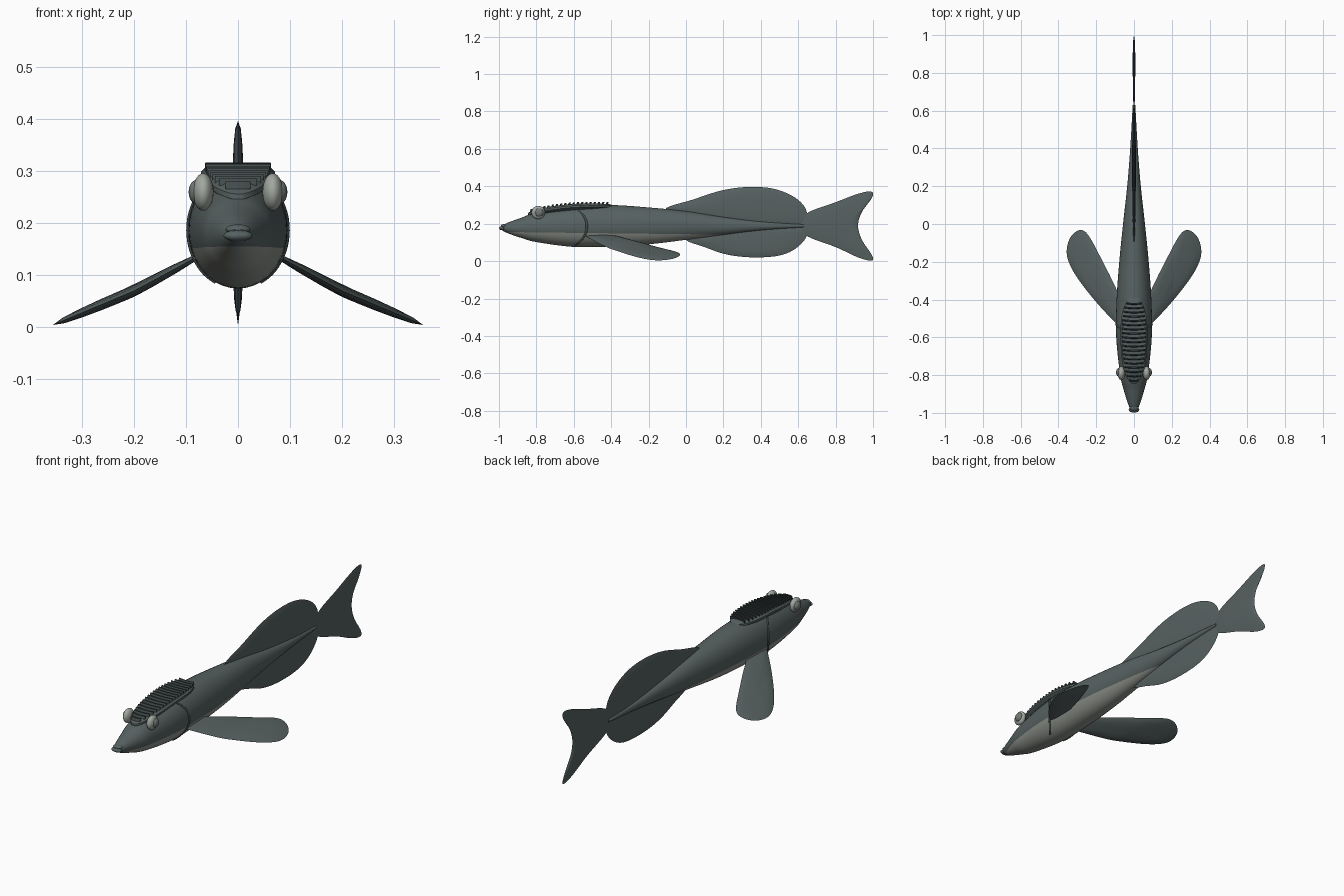
import bpy, bmesh, math
from mathutils import Vector

cube = bpy.data.objects.get("Cube")
if cube:
    bpy.data.objects.remove(cube, do_unlink=True)


def material(name, rgb):
    m = bpy.data.materials.new(name)
    m.use_nodes = True
    m.diffuse_color = (*rgb, 1)
    bsdf = m.node_tree.nodes["Principled BSDF"]
    bsdf.inputs["Base Color"].default_value = (*rgb, 1)
    bsdf.inputs["Roughness"].default_value = 0.7
    return m


SLATE = material("slate skin", (0.095, 0.12, 0.12))
BELLY = material("pale belly", (0.27, 0.29, 0.26))
DARK = material("dark slate", (0.055, 0.07, 0.07))
EYE = material("pale eye", (0.36, 0.39, 0.35))
IRIS = material("grey iris", (0.17, 0.19, 0.18))


def finish(bm, name, *mats, angle=50):
    bmesh.ops.recalc_face_normals(bm, faces=bm.faces)
    mesh = bpy.data.meshes.new(name)
    bm.to_mesh(mesh)
    bm.free()
    ob = bpy.data.objects.new(name, mesh)
    bpy.context.collection.objects.link(ob)
    for m in mats:
        mesh.materials.append(m)
    bpy.ops.object.select_all(action="DESELECT")
    ob.select_set(True)
    bpy.context.view_layer.objects.active = ob
    bpy.ops.object.shade_smooth_by_angle(angle=math.radians(angle))
    return ob


def spline(points, steps, closed=False):
    """Smooth curve through the given points."""
    p = [Vector(q) for q in points]
    n = len(p)
    get = (lambda i: p[i % n]) if closed else (lambda i: p[min(max(i, 0), n - 1)])
    out = []
    for i in range(n if closed else n - 1):
        a, b, c, d = (get(i + k) for k in (-1, 0, 1, 2))
        for s in range(steps):
            t = s / steps
            out.append(b + (c - a) * (t / 2) + (a * 2 - b * 5 + c * 4 - d) * (t * t / 2)
                       + (b * 3 - a - c * 3 + d) * (t ** 3 / 2))
    return out if closed else out + [p[-1]]


def bridge(bm, a, b):
    for i in range(len(a)):
        j = (i + 1) % len(a)
        bm.faces.new((a[i], a[j], b[j], b[i]))


# Body stations: y, half width, bottom and top height
STATIONS = spline([Vector(s) for s in (
    (-0.99, 0.016, 0.168, 0.188), (-0.95, 0.032, 0.148, 0.207),
    (-0.88, 0.054, 0.124, 0.232), (-0.8, 0.073, 0.102, 0.26), (-0.6, 0.094, 0.076, 0.295),
    (-0.4, 0.092, 0.078, 0.3), (-0.2, 0.078, 0.09, 0.287), (0, 0.058, 0.114, 0.267),
    (0.2, 0.036, 0.14, 0.236), (0.4, 0.02, 0.164, 0.212), (0.63, 0.007, 0.181, 0.196))], 6)


def station(y):
    for a, b in zip(STATIONS, STATIONS[1:]):
        if a[0] <= y <= b[0]:
            return a.lerp(b, (y - a[0]) / (b[0] - a[0]))
    return STATIONS[-1]


def skin(y, angle, grow=1.0):
    _, w, low, high = station(y)
    return Vector((w * grow * math.cos(angle), y,
                   (low + high) / 2 + (high - low) / 2 * grow * math.sin(angle)))


# Body, with the belly cut along a sloping line
bm = bmesh.new()
rings = [[bm.verts.new(skin(s[0], math.tau * k / 40)) for k in range(40)] for s in STATIONS]
for a, b in zip(rings, rings[1:]):
    bridge(bm, a, b)
bm.faces.new(rings[0])
bm.faces.new(rings[-1])
cut, normal = Vector((0, -1, 0.156)), Vector((0, 0.012, 1))
bmesh.ops.bisect_plane(bm, geom=bm.verts[:] + bm.edges[:] + bm.faces[:],
                       plane_co=cut, plane_no=normal)
for f in bm.faces:
    f.material_index = int((f.calc_center_median() - cut).dot(normal) < 0)
finish(bm, "body", SLATE, BELLY)


def fin(name, outline, thickness, place):
    """Lens-shaped fin: rings shrink to the middle while they thicken."""
    edge = spline([(*p, 0) for p in outline], 6, closed=True)
    mid = sum(edge, Vector()) / len(edge)
    bm = bmesh.new()
    rim = [bm.verts.new(place(p.x, p.y, 0)) for p in edge]
    for side in (-1, 1):
        last = rim
        for scale in (0.85, 0.6, 0.3):
            h = side * thickness * math.sqrt(1 - scale ** 2)
            ring = [bm.verts.new(place(*(mid.lerp(p, scale)).xy, h)) for p in edge]
            bridge(bm, last, ring)
            last = ring
        tip = bm.verts.new(place(mid.x, mid.y, side * thickness))
        for i in range(len(last)):
            bm.faces.new((last[i], last[(i + 1) % len(last)], tip))
    return finish(bm, name, SLATE, angle=60)


def upright(y, z, h):
    return Vector((h, y, z))


# Median fins
fin("dorsal_fin", [(-0.11, 0.275), (0.04, 0.33), (0.2, 0.38), (0.35, 0.397), (0.48, 0.384),
                   (0.59, 0.335), (0.645, 0.265), (0.62, 0.195), (0.4, 0.19), (0.1, 0.225)],
    0.01, upright)
fin("anal_fin", [(0, 0.118), (0.1, 0.075), (0.22, 0.035), (0.36, 0.02), (0.5, 0.03),
                 (0.59, 0.07), (0.645, 0.135), (0.62, 0.183), (0.4, 0.185), (0.15, 0.16)],
    0.009, upright)
fin("tail_fin", [(0.6, 0.188), (0.65, 0.258), (0.8, 0.315), (0.92, 0.36), (0.99, 0.372),
                 (0.995, 0.34), (0.94, 0.262), (0.92, 0.19), (0.94, 0.115), (0.995, 0.03),
                 (0.99, 0.003), (0.92, 0.02), (0.8, 0.075), (0.65, 0.132)],
    0.007, upright)

# Paired parts
for label, side in (("left", 1), ("right", -1)):
    def spread(x, y, h):
        drop = 0.14 - 0.54 * (x - 0.07) + 0.4 * max(0, x - 0.2) * 0.3
        return Vector((side * (x + h * 0.4), y, drop + h))

    fin(label + "_pectoral_fin",
        [(0.065, -0.54), (0.12, -0.5), (0.22, -0.39), (0.31, -0.27), (0.352, -0.18),
         (0.352, -0.11), (0.325, -0.055), (0.28, -0.032), (0.238, -0.065), (0.17, -0.19),
         (0.1, -0.33), (0.065, -0.42)], 0.01, spread)

    # Eyeball and the iris bulging from its outer side
    for part, x, y, size, mat in (
            ("_eyeball", 0.067, -0.79, (0.02, 0.036, 0.036), EYE),
            ("_iris", 0.08, -0.785, (0.015, 0.023, 0.023), IRIS)):
        bm = bmesh.new()
        bmesh.ops.create_uvsphere(bm, u_segments=24, v_segments=14, radius=1)
        bmesh.ops.scale(bm, vec=size, verts=bm.verts)
        bmesh.ops.translate(bm, vec=(side * x, y, 0.26), verts=bm.verts)
        finish(bm, label + part, mat)

    # Gill slit: a thin cord bowed along the skin
    path = []
    for k in range(25):
        t = k / 24
        p = skin(-0.59 + 0.06 * math.sin(math.pi * t), math.radians(62 - 125 * t), 1.002)
        path.append(Vector((side * p.x, p.y, p.z)))
    bm = bmesh.new()
    loops = [[bm.verts.new(p + Vector((0, math.cos(a), 0)) * 0.006
                           + Vector((p.x, 0, p.z - 0.186)).normalized() * 0.004 * math.sin(a))
              for a in (math.tau * i / 8 for i in range(8))] for p in path]
    for a, b in zip(loops, loops[1:]):
        bridge(bm, a, b)
    bm.faces.new(loops[0])
    bm.faces.new(loops[-1])
    finish(bm, label + "_gill_slit", DARK)

# Lips
for name, y, z, size in (("lower_lip", -0.983, 0.176, (0.028, 0.016, 0.011)),
                         ("upper_lip", -0.972, 0.188, (0.024, 0.018, 0.01))):
    bm = bmesh.new()
    bmesh.ops.create_uvsphere(bm, u_segments=24, v_segments=12, radius=1)
    bmesh.ops.scale(bm, vec=size, verts=bm.verts)
    bmesh.ops.translate(bm, vec=(0, y, z), verts=bm.verts)
    finish(bm, name, SLATE)


# Sucker disc on the head: a domed oval plate
def disc_height(y):
    return station(y)[3] + 0.006 + 0.012 * max(0, min(1, (-0.5 - y) / 0.3))


def disc_width(y):
    u = (y + 0.617) / 0.23
    return (0.071 + 0.006 * u) * max(0, 1 - abs(u) ** 2.6) ** 0.5


bm = bmesh.new()
layers = []
for scale, lift in ((0.8, -0.03), (1, -0.018), (1, -0.008), (0.9, 0), (0.5, 0.001), (0.05, 0.001)):
    ring = []
    for k in range(48):
        y = -0.617 - 0.229 * math.cos(math.tau * k / 48) * scale
        x = math.copysign(disc_width(-0.617 + (y + 0.617) / scale) * scale, math.sin(math.tau * k / 48))
        ring.append(bm.verts.new((x, y, disc_height(y) + lift)))
    layers.append(ring)
for a, b in zip(layers, layers[1:]):
    bridge(bm, a, b)
bm.faces.new(layers[0])
bm.faces.new(layers[-1])
finish(bm, "sucker_disc", SLATE, angle=40)

# Raised slats across the disc
bm = bmesh.new()
for k in range(19):
    y = -0.83 + k * 0.0225
    w = disc_width(y) * 0.88
    bars = []
    for i in range(9):
        u = i / 4 - 1
        mid = Vector((w * u, y + 0.005 * u * u, disc_height(y) + 0.004))
        bars.append([bm.verts.new(mid + Vector((0, dy, dz))) for dy, dz in
                     ((-0.005, -0.008), (0.003, -0.008), (0.007, 0.006), (0.001, 0.006))])
    for a, b in zip(bars, bars[1:]):
        bridge(bm, a, b)
    bm.faces.new(bars[0])
    bm.faces.new(bars[-1])
finish(bm, "sucker_slats", DARK, angle=30)
